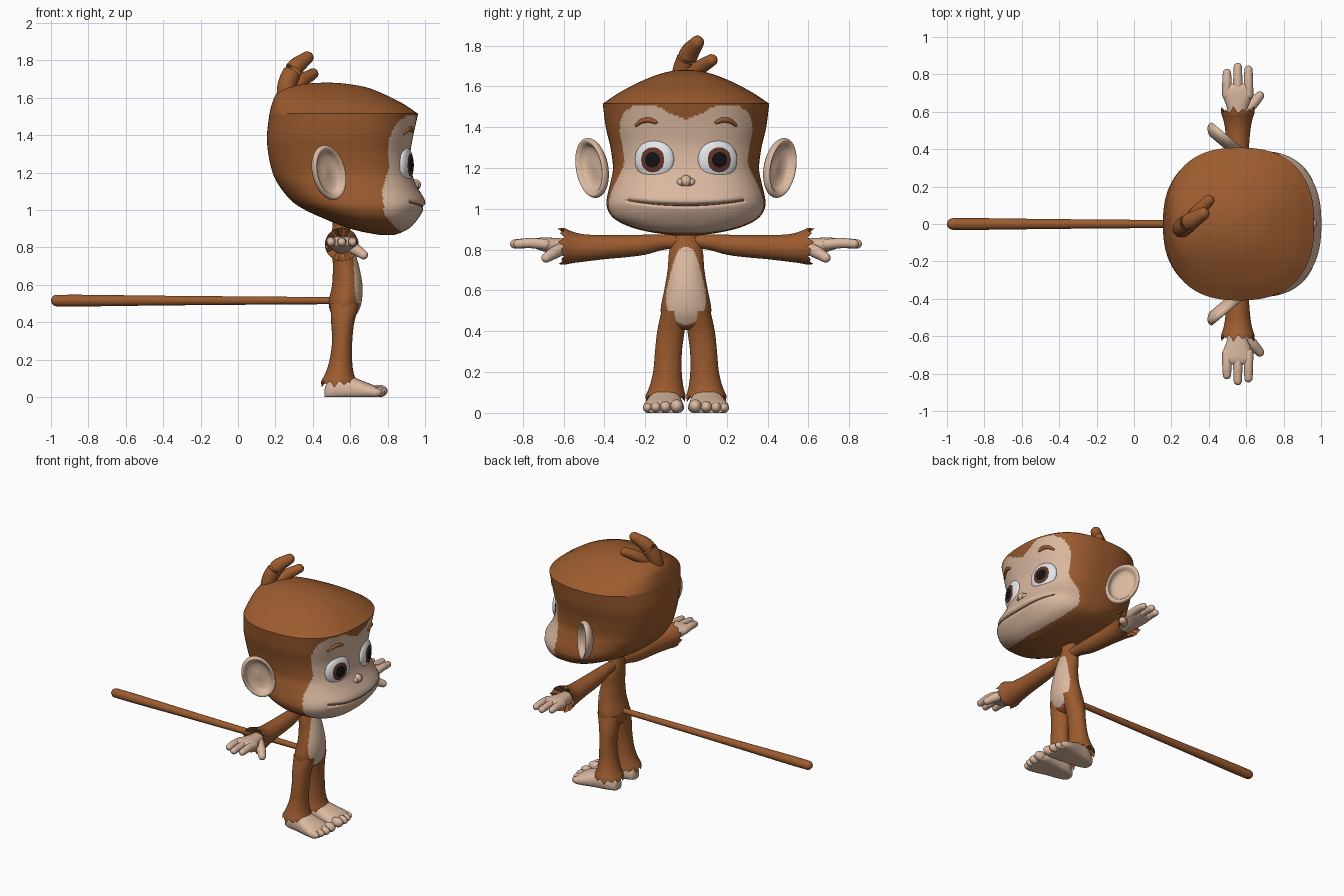
import bpy, bmesh, math
from mathutils import Vector as V
from mathutils.bvhtree import BVHTree

if "Cube" in bpy.data.objects:
    bpy.data.objects.remove(bpy.data.objects["Cube"])

def material(name, col):
    m = bpy.data.materials.new(name)
    m.diffuse_color = (*col, 1)
    m.use_nodes = True
    m.node_tree.nodes["Principled BSDF"].inputs["Base Color"].default_value = m.diffuse_color
    return m

FUR = material("brown_fur", (0.33, 0.105, 0.028))
SKIN = material("peach_skin", (0.70, 0.48, 0.35))
WHITE = material("eye_white", (0.85, 0.86, 0.88))
IRIS = material("iris_brown", (0.12, 0.035, 0.022))
BLACK = material("pupil_black", (0.006, 0.006, 0.006))
LINE = material("lip_brown", (0.30, 0.14, 0.08))

# ---------- helpers ----------
def lerp(table, t):
    if t <= table[0][0]:
        return table[0][1]
    for (a, p), (b, q) in zip(table, table[1:]):
        if t <= b:
            return p + (q - p) * (t - a) / (b - a)
    return table[-1][1]

def spline(rows, k):
    """Catmull-Rom through rows of numbers, k steps per span."""
    R = [V(r) for r in rows]
    R = [2 * R[0] - R[1]] + R + [2 * R[-1] - R[-2]]
    out = []
    for a, b, c, d in zip(R, R[1:], R[2:], R[3:]):
        for i in range(k):
            t = i / k
            out.append(0.5 * (2 * b + (c - a) * t + (2 * a - 5 * b + 4 * c - d) * t * t
                              + (3 * b - a - 3 * c + d) * t ** 3))
    return out + [R[-2]]

def finish(name, bm, mats, rule=None, mirror=False, angle=45):
    bmesh.ops.recalc_face_normals(bm, faces=bm.faces)
    if rule:
        for f in bm.faces:
            f.material_index = rule(f.calc_center_median())
    me = bpy.data.meshes.new(name)
    bm.to_mesh(me)
    bm.free()
    ob = bpy.data.objects.new(name, me)
    bpy.context.collection.objects.link(ob)
    for m in mats:
        me.materials.append(m)
    bpy.ops.object.select_all(action='DESELECT')
    bpy.context.view_layer.objects.active = ob
    ob.select_set(True)
    bpy.ops.object.shade_smooth_by_angle(angle=math.radians(angle))
    if mirror:
        mod = ob.modifiers.new("mirror", 'MIRROR')
        mod.use_axis = (False, True, False)
        mod.use_mirror_merge = False
    return ob

def skin(name, rings, mats, **kw):
    bm = bmesh.new()
    vs = [[bm.verts.new(p) for p in r] for r in rings]
    n = len(rings[0])
    for r, s in zip(vs, vs[1:]):
        for i in range(n):
            bm.faces.new((r[i], r[(i + 1) % n], s[(i + 1) % n], s[i]))
    bm.faces.new(vs[0])
    bm.faces.new(vs[-1])
    return finish(name, bm, mats, **kw)

def section(c, a, b, n, p=2.0):
    """Superellipse ring with half-axes a and b."""
    pts = []
    for i in range(n):
        t = 2 * math.pi * i / n
        co, si = math.cos(t), math.sin(t)
        k = (abs(co) ** p + abs(si) ** p) ** (-1 / p)
        pts.append(V(c) + V(a) * co * k + V(b) * si * k)
    return pts

def tube(name, pts, mat, n=20, k=6, **kw):
    """Round-ended tube through (x, y, z, radius) points."""
    s = spline(pts, k)
    rings = []
    for i, q in enumerate(s):
        t = (s[min(i + 1, len(s) - 1)] - s[max(i - 1, 0)]).to_3d().normalized()
        ref = V((0, 0, 1)) if abs(t.z) < 0.8 else V((0, 1, 0))
        u = t.cross(ref).normalized()
        w = u.cross(t)
        end = -1 if i == 0 else 1
        angs = [0] if 0 < i < len(s) - 1 else ([85, 65, 40, 20, 0] if i == 0 else [0, 20, 40, 65, 85])
        for a in angs:
            a = math.radians(a)
            r = q[3] * math.cos(a)
            rings.append(section(q.to_3d() + t * end * q[3] * math.sin(a), u * r, w * r, n))
    return skin(name, rings, [mat], **kw)

def ball(name, c, r, mat, mirror=False):
    bm = bmesh.new()
    bmesh.ops.create_uvsphere(bm, u_segments=24, v_segments=14, radius=1)
    for v in bm.verts:
        v.co = V(c) + V((v.co.x * r[0], v.co.y * r[1], v.co.z * r[2]))
    return finish(name, bm, [mat], mirror=mirror)

def cuff(rings, axis, size):
    """Cut the last ring into fur points and tuck the end inside."""
    last = rings[-1]
    c = sum(last, V()) / len(last)
    inner = [c + (p - c) * 0.5 - axis * 0.03 for p in last]
    rings[-1] = [p + axis * size * (0, 0.6, 1.1, 0.5)[i % 4] * (0.7 + 0.3 * math.sin(i)) for i, p in enumerate(last)]
    return rings + [inner]

# ---------- head: horizontal slices (z, back x, widest x, front x, half width) ----------
lower = [(0.868, .75, .79, .84, .05), (0.885, .66, .76, .885, .17), (0.91, .57, .74, .925, .27),
         (0.95, .47, .71, .96, .35), (1.0, .36, .68, .99, .385), (1.05, .285, .65, 1.0, .388),
         (1.13, .22, .62, .955, .37), (1.2, .185, .6, .93, .358), (1.3, .162, .58, .922, .37),
         (1.4, .155, .57, .938, .393), (1.515, .168, .56, .963, .408)]
upper = [(1.515, .168, .56, .963, .408), (1.57, .182, .55, .88, .325), (1.62, .205, .52, .78, .23),
         (1.655, .26, .5, .69, .145), (1.675, .36, .48, .58, .07), (1.681, .45, .48, .50, .01)]
head_rings = []
for z, xb, xc, xf, w in spline(lower, 12) + spline(upper, 7)[1:]:
    ring = []
    for p in section((0, 0, z), (1, 0, 0), (0, 1, 0), 200, 2.45):
        q = V((xc + p.x * (xf - xc if p.x > 0 else xc - xb), p.y * w, z))
        if q.x > 0.8 and abs(q.y) < 0.29:          # lip crease
            q.x -= 0.012 * math.exp(-((z - 1.018 - 0.3 * q.y ** 2) / 0.01) ** 2)
        ring.append(q)
    head_rings.append(ring)

side_edge = [(.86, .91), (.9, .85), (.97, .785), (1.1, .77), (1.2, .8), (1.25, .81), (1.35, .8), (1.42, .825), (1.5, .87)]
brow_edge = [(0, 1.435), (.09, 1.472), (.14, 1.502), (.25, 1.506), (.3, 1.48), (.335, 1.42), (.36, 1.36), (.4, 1.3)]
def face_rule(c):
    return int(c.z > 0.884 and c.x > lerp(side_edge, c.z) and c.z < lerp(brow_edge, abs(c.y)))
head = skin("head", head_rings, [FUR, SKIN], rule=face_rule, angle=40)
bvh = BVHTree.FromPolygons([v.co for v in head.data.vertices], [list(p.vertices) for p in head.data.polygons])
def on_face(y, z):
    loc, nor, _, _ = bvh.ray_cast(V((2, y, z)), V((-1, 0, 0)))
    return loc, nor

# eyes: shallow domes with iris and pupil rings
c, nrm = on_face(0.158, 1.24)
nrm = V((nrm.x, nrm.y, 0)).normalized()
U, Z = V((-nrm.y, nrm.x, 0)), V((0, 0, 1))
c = c - nrm * 0.012
eye_rings = []
for i in range(1, 41):
    r = math.sin(i / 40 * math.pi / 2)
    eye_rings.append(section(c + nrm * 0.038 * math.sqrt(max(0, 1 - r * r)), U * 0.1 * r, Z * 0.099 * r, 40))
def eye_rule(p):
    d = p - c
    r = math.hypot(d.dot(U), d.z)
    return 2 if r < 0.038 else 1 if r < 0.06 else 0
skin("eye", eye_rings, [WHITE, IRIS, BLACK], rule=eye_rule, mirror=True)

# eyebrows, mouth line, nose
tube("eyebrow", [(*on_face(y, z)[0], r) for y, z, r in
                 ((.245, 1.408, .007), (.215, 1.43, .012), (.18, 1.435, .013), (.15, 1.425, .010))],
     FUR, n=12, mirror=True)
tube("mouth_line", [(*on_face(y / 100, 1.018 + 0.3 * (y / 100) ** 2)[0], .0045) for y in range(-28, 29, 4)], LINE, n=8, k=4)
ball("nose", (.948, 0, 1.135), (.03, .028, .03), SKIN)
ball("nose_wing", (.946, .026, 1.13), (.022, .02, .02), SKIN, True)
ball("nostril", (.961, .018, 1.117), (.008, .009, .006), LINE, True)

# ears: cupped revolved profile, facing forward and outward
N, U = V((.64, .77, 0)), V((-.77, .64, 0))
prof = spline([(.02, -.03), (.6, -.032), (.9, -.012), (1, .012), (.94, .03), (.82, .024), (.68, -.002), (.4, -.012), (.02, -.01)], 4)
skin("ear", [section(V((.478, .452, 1.2)) + N * h, U * .108 * r, (Z + U * .2) * .147 * r, 40) for r, h in prof],
     [SKIN], mirror=True, angle=60)

# hair tuft
tube("hair_tuft_large", [(.25, -.03, 1.6, .045), (.265, -.015, 1.68, .05), (.305, .015, 1.76, .047), (.37, .055, 1.815, .034)], FUR)
tube("hair_tuft_small", [(.29, .0, 1.62, .035), (.335, .06, 1.685, .037), (.40, .125, 1.728, .03)], FUR)

# ---------- torso: (z, centre x, half depth, half width) ----------
torso = spline([(.405, .56, .03, .04), (.43, .566, .06, .1), (.5, .572, .087, .124), (.6, .584, .081, .107),
                (.7, .577, .07, .09), (.78, .563, .06, .084), (.84, .553, .052, .07), (.89, .55, .047, .055), (.97, .56, .05, .06)], 12)
belly = [(.43, 0), (.445, .045), (.48, .08), (.53, .098), (.6, .095), (.7, .072), (.77, .05), (.8, .035), (.815, 0)]
skin("torso", [section((x, 0, z), (a, 0, 0), (0, b, 0), 96) for z, x, a, b in torso], [FUR, SKIN],
     rule=lambda p: int(p.x > .58 and abs(p.y) < lerp(belly, p.z)))

# legs: (z, centre x, centre y, half depth, half width)
leg = spline([(.5, .572, .058, .078, .062), (.4, .56, .074, .062, .067), (.3, .557, .086, .054, .066),
              (.2, .55, .091, .06, .07), (.13, .543, .096, .075, .083), (.085, .54, .1, .096, .098)], 5)
skin("leg", cuff([section((x, y, z), (a, 0, 0), (0, b, 0), 48) for z, x, y, a, b in leg], V((0, 0, -1)), .032),
     [FUR], mirror=True)

# feet: (x, centre y, half width, height)
foot = spline([(.462, .1, .02, .04), (.475, .1, .045, .07), (.53, .1, .07, .115), (.6, .103, .082, .112),
               (.67, .108, .095, .085), (.72, .11, .1, .066), (.75, .108, .088, .05), (.758, .106, .05, .03)], 4)
rings = []
for x, y, w, h in foot:
    rings.append([V((p.x, p.y, max(0, p.z))) for p in section((x, y, h * .4), (0, w, 0), (0, 0, h * .6), 32, 2.3)])
skin("foot", rings, [SKIN], mirror=True)
for i, (x, y, r) in enumerate([(.755, .045, .033), (.752, .1, .029), (.742, .147, .027), (.727, .187, .025)]):
    ball(f"toe_{i + 1}", (x, y, r), (.045, r * .95, r), SKIN, True)

# arms: (y, centre z, radius)
arm = spline([(0, .838, .034), (.1, .838, .037), (.2, .824, .049), (.3, .817, .055), (.4, .812, .059),
              (.5, .808, .067), (.555, .811, .077), (.595, .816, .09)], 5)
skin("arm", cuff([section((.555, y, z), (r, 0, 0), (0, 0, r), 48) for y, z, r in arm], V((0, 1, 0)), .032),
     [FUR], mirror=True)

# hands: palm (y, centre z, half width, half height), fingers and thumb
palm = spline([(.54, .808, .042, .042), (.62, .814, .056, .042), (.68, .823, .077, .036), (.72, .828, .081, .03),
               (.745, .83, .07, .02), (.75, .83, .04, .01)], 4)
skin("palm", [section((.553, y, z), (w, 0, 0), (0, 0, h), 32, 2.3) for y, z, w, h in palm], [SKIN], mirror=True)
for i, (x, tip) in enumerate([(.497, .808), (.555, .84), (.612, .825)]):
    tube(f"finger_{i + 1}", [(x, .69, .826, .026), (x, .76, .832, .025), (x, tip, .828, .022)], SKIN, mirror=True)
tube("thumb", [(.59, .6, .808, .03), (.635, .645, .785, .03), (.672, .685, .76, .024)], SKIN, mirror=True)

# tail
tube("tail", [(.52, 0, .516, .019), (.2, 0, .516, .021), (-.4, 0, .516, .026), (-.8, 0, .516, .031), (-.969, 0, .516, .031)], FUR)
